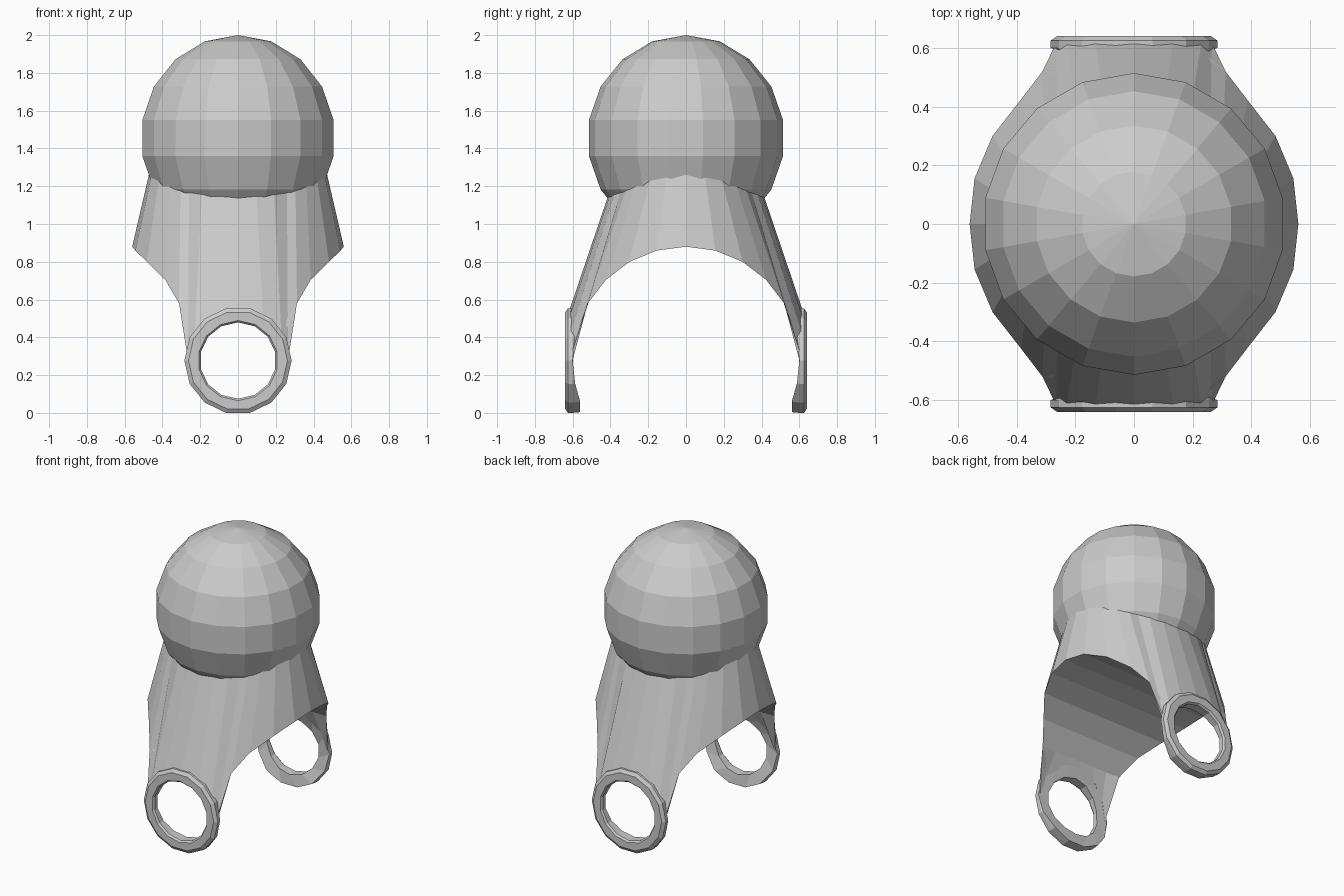
import bpy, bmesh
from math import sin, cos, pi, radians, sqrt

if "Cube" in bpy.data.objects:
    bpy.data.objects.remove(bpy.data.objects["Cube"])

ARCH_R, EYE_Z = 0.60, 0.28


def arch_y(z):
    return sqrt(max(ARCH_R ** 2 - (z - EYE_Z) ** 2, 0))


def finish(bm, name):
    bmesh.ops.remove_doubles(bm, verts=bm.verts, dist=0.0005)
    bmesh.ops.recalc_face_normals(bm, faces=bm.faces)
    me = bpy.data.meshes.new(name)
    bm.to_mesh(me)
    bm.free()
    ob = bpy.data.objects.new(name, me)
    bpy.context.collection.objects.link(ob)
    return ob


# Faceted ball on top
bm = bmesh.new()
bmesh.ops.create_uvsphere(bm, u_segments=18, v_segments=9, radius=1)
for v in bm.verts:
    v.co = (v.co.x * 0.522, v.co.y * 0.522, 1.455 + v.co.z * 0.545)
finish(bm, "ball")

# Saddle body: skin from the neck down to the arch edge, with an arched underside
bm = bmesh.new()
side_x = [0.56, 0.543, 0.482, 0.385, 0.312]
side_phi = [0, 14, 27, 39, 49]
arc_phi = [56, 66, 78]
arc_ang = [90, 60, 30, 0, -30, -60, -90]


def neck(phi):
    p = radians(phi)
    return (0.463 * cos(p), 0.395 * sin(p), 1.20 + 0.10 * cos(p) ** 2)


for s in (-1, 1):
    def V(co):
        return bm.verts.new((co[0], co[1] * s, co[2]))

    right, left = [], []
    for i, x in enumerate(side_x):
        t = radians(15 * i)
        y, z = ARCH_R * sin(t), EYE_Z + ARCH_R * cos(t)
        right.append(V((x, y, z)))
        left.append(V((-x, y, z)))
    outer, inner, row = [], [], []
    for i, a in enumerate(arc_ang):
        x, z = 0.265 * sin(radians(a)), EYE_Z + 0.265 * cos(radians(a))
        outer.append(V((x, 0.617, z)))
        inner.append(V((x, arch_y(z), z)))
        row.append(V((side_x[-1] * (1 - i / 3), right[-1].co.y * s, right[-1].co.z)))
    low = right + outer + left[::-1]
    half = side_phi + arc_phi
    phis = half + [90] + [180 - p for p in half[::-1]]
    top = [V(neck(p)) for p in phis]
    # outer skin
    for i in range(len(low) - 1):
        bm.faces.new((low[i], low[i + 1], top[i + 1], top[i]))
    # arched underside
    for i in range(4):
        bm.faces.new((right[i], right[i + 1], left[i + 1], left[i]))
    for i in range(6):
        bm.faces.new((row[i], row[i + 1], inner[i + 1], inner[i]))
        bm.faces.new((outer[i], outer[i + 1], inner[i + 1], inner[i]))
    bm.faces.new((right[-1], outer[0], inner[0]))
    bm.faces.new((left[-1], outer[-1], inner[-1]))
finish(bm, "saddle_body")

# Eyelet rings at the ends of the arch; their backs follow the arch
N = 14
profile = [(0.202, None), (0.202, 0.628), (0.212, 0.64), (0.262, 0.64),
           (0.284, 0.625), (0.284, 0.60), (0.28, None)]
for s, name in ((-1, "front_eyelet"), (1, "back_eyelet")):
    bm = bmesh.new()
    loops = []
    for r, y in profile:
        shift = 0 if r < 0.22 else pi / N
        loop = []
        for k in range(N):
            a = pi / 2 + 2 * pi * k / N + shift
            x, z = r * cos(a), 0.277 + r * sin(a)
            yy = y
            if y is None:
                yy = arch_y(z)
                if z < EYE_Z:
                    yy = max(yy, 0.56)
            loop.append(bm.verts.new((x, s * yy, z)))
        loops.append(loop)
    for j in range(len(loops)):
        a, b = loops[j], loops[(j + 1) % len(loops)]
        for k in range(N):
            m = (k + 1) % N
            bm.faces.new((a[k], a[m], b[m], b[k]))
    finish(bm, name)
